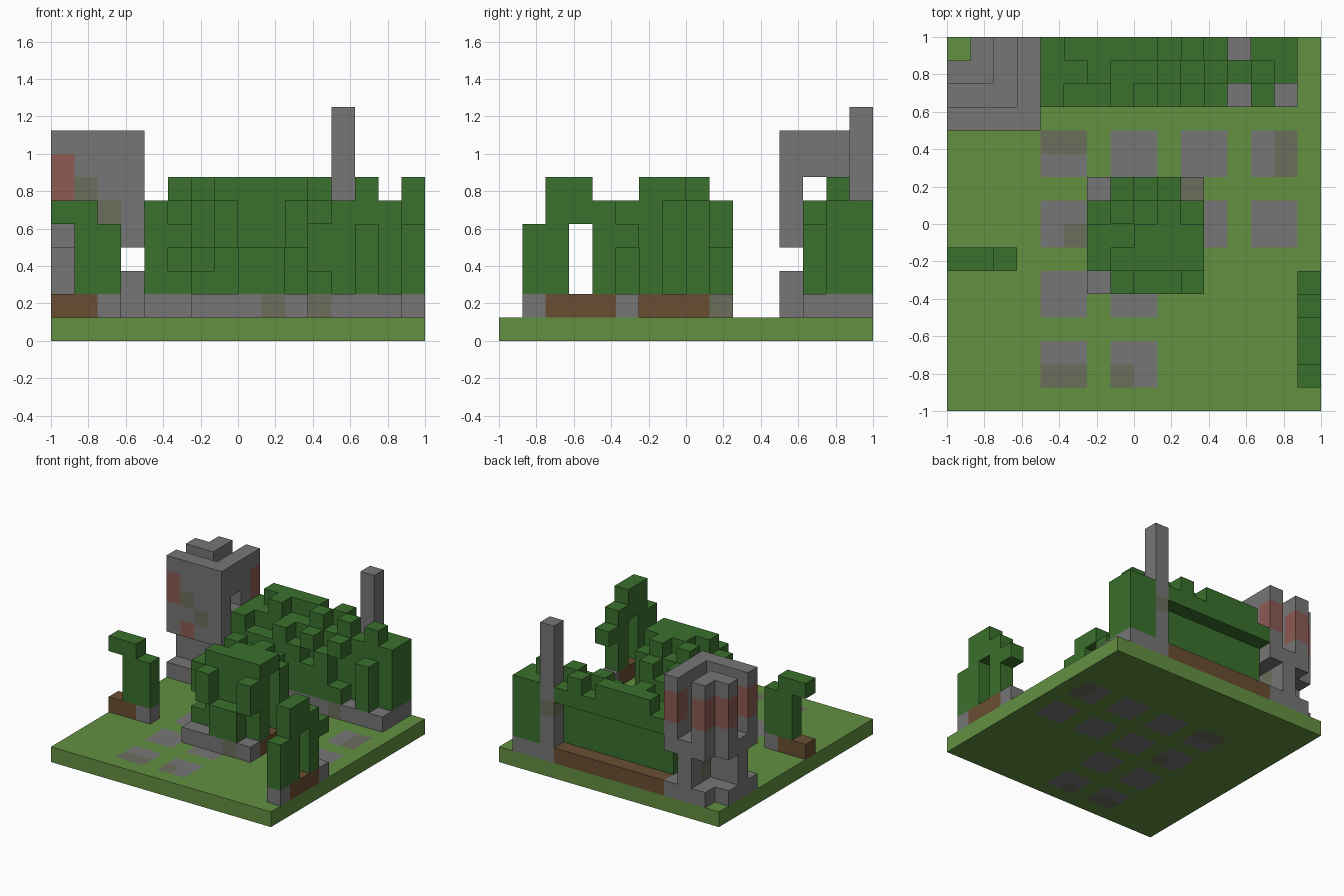
import bpy, bmesh, math
from mathutils import Vector

U = 0.125          # size of one block

if "Cube" in bpy.data.objects:
    bpy.data.objects.remove(bpy.data.objects["Cube"], do_unlink=True)


def material(name, rgb):
    m = bpy.data.materials.new(name)
    m.use_nodes = True
    m.diffuse_color = (*rgb, 1)
    bsdf = m.node_tree.nodes["Principled BSDF"]
    bsdf.inputs["Base Color"].default_value = (*rgb, 1)
    bsdf.inputs["Roughness"].default_value = 1
    return m


MATS = [material("grass green", (0.122, 0.279, 0.053)),
        material("leaf green", (0.042, 0.162, 0.026)),
        material("stone grey", (0.181, 0.181, 0.181)),
        material("mossy stone", (0.147, 0.156, 0.107)),
        material("soil brown", (0.141, 0.076, 0.032)),
        material("brick red", (0.262, 0.102, 0.084))]
GRASS, LEAF, STONE, MOSS, SOIL, BRICK = range(6)


def box(xs, ys, zs, mat):
    """Block cells for inclusive index ranges."""
    span = lambda r: range(r[0], r[1] + 1) if isinstance(r, tuple) else (r,)
    return {(i, j, k): mat for i in span(xs) for j in span(ys) for k in span(zs)}


def build(name, cells):
    """Mesh of the exposed block faces, coplanar faces merged by colour."""
    bm = bmesh.new()
    for c, mat in cells.items():
        centre = Vector((c[0] - 7.5, c[1] - 7.5, c[2] + 0.5))
        for axis in range(3):
            for s in (-1, 1):
                n = Vector((0, 0, 0))
                n[axis] = s
                if tuple(int(a + b) for a, b in zip(c, n)) in cells:
                    continue
                a = Vector((0, 0, 0))
                a[(axis + 1) % 3] = 0.5
                b = n.cross(a)
                mid = centre + n * 0.5
                f = bm.faces.new([bm.verts.new((mid + v) * U)
                                  for v in (-a - b, a - b, a + b, b - a)])
                f.material_index = mat
    bmesh.ops.remove_doubles(bm, verts=bm.verts, dist=0.001)
    bmesh.ops.dissolve_limit(bm, angle_limit=math.radians(1), verts=bm.verts,
                             edges=bm.edges, delimit={'MATERIAL'})
    me = bpy.data.meshes.new(name)
    bm.to_mesh(me)
    bm.free()
    for m in MATS:
        me.materials.append(m)
    ob = bpy.data.objects.new(name, me)
    bpy.context.collection.objects.link(ob)
    return ob


def heaped(x0, y_back, rows):
    """Leaf columns from rows of height digits, back row first."""
    cells = {}
    for r, row in enumerate(rows):
        for n, h in enumerate(row):
            cells |= box(x0 + n, y_back - r, (2, int(h) - 1), LEAF)
    return cells


def carve(cells, *boxes):
    for b in boxes:
        for c in box(*b, 0):
            cells.pop(c, None)


# Lawn with paving stones set into it
lawn = box((0, 15), (0, 15), 0, GRASS)
for y, columns in ((10, (4, 7, 10, 13)), (7, (4, 7, 10, 13)), (4, (4, 7)), (1, (4, 7))):
    for x in columns:
        lawn |= box((x, x + 1), (y, y + 1), 0, STONE)
for x, y in (((4, 5), 11), (14, (10, 11)), (5, 7), ((4, 5), 1), (7, 1)):
    lawn |= box(x, y, 0, MOSS)
build("lawn", lawn)

# Ruined tower: base, narrow waist, outer wall and inner core
tower = box((0, 3), (12, 15), 1, STONE)
tower |= box(3, 12, 2, STONE)
tower |= box((0, 2), 13, (2, 3), STONE) | box(2, (13, 15), (2, 3), STONE)
tower |= box((0, 3), (12, 15), 4, STONE)
tower |= box((0, 3), 12, (5, 8), STONE) | box(3, (12, 15), (5, 8), STONE)
tower |= box((0, 1), (14, 15), (5, 8), STONE)
carve(tower, (0, 15, (1, 8)), (3, 13, 6))
for x, y in ((0, 12), (3, 15), (1, 15), (0, 14)):
    tower |= box(x, y, (6, 7), BRICK)
tower |= box(1, 12, 4, BRICK)
tower |= box(1, 12, 6, MOSS) | box(2, 12, 5, MOSS) | box(2, 14, (2, 3), MOSS)
build("ruined_tower", tower)

# Stone post
build("stone_post", box(12, 15, (1, 9), STONE) | box(12, 15, 4, MOSS))

# Back hedge on its planter
planter = box((4, 14), (13, 15), 1, STONE) | box((4, 11), 15, 1, SOIL)
planter |= box(11, 13, 1, MOSS)
carve(planter, (12, 15, 1))
build("hedge_planter", planter)
hedge = heaped(4, 15, ("67777676066",
                       "66766767676",
                       "65565656050"))
carve(hedge, ((4, 11), 15, (2, 4)), (5, 13, 3), (7, 13, 2), (9, 13, 4), (11, 13, (3, 4)))
build("back_hedge", hedge)

# Central bush on its planter
planter = box((6, 10), (5, 9), 1, STONE) | box(10, (6, 8), 1, SOIL)
planter |= box(9, 5, 1, MOSS) | box(10, 9, 1, MOSS)
build("bush_planter", planter)
bush = heaped(6, 9, ("06560",
                     "57676",
                     "66777",
                     "67777",
                     "06546"))
carve(bush, (10, 7, (2, 5)), (6, 7, (2, 3)), (7, 5, (2, 3)), (8, 5, 4), (10, 5, (2, 3)),
      (9, 9, (2, 3)), (7, 9, 4), (6, 6, 3))
build("central_bush", bush)

# Small plant at the right edge of the lawn
build("small_planter", box((0, 1), 6, 1, SOIL) | box(2, 6, 1, STONE))
build("small_plant", box((1, 2), 6, (2, 4), LEAF) | box((0, 1), 6, 5, LEAF))

# Arched plant at the left edge of the lawn
build("arch_planter", box(15, (1, 5), 1, STONE) | box(15, (2, 4), 1, SOIL))
build("arch_plant", box(15, (1, 2), (2, 4), LEAF) | box(15, (2, 3), (5, 6), LEAF)
      | box(15, 4, (2, 5), LEAF) | box(15, 5, 4, LEAF))
